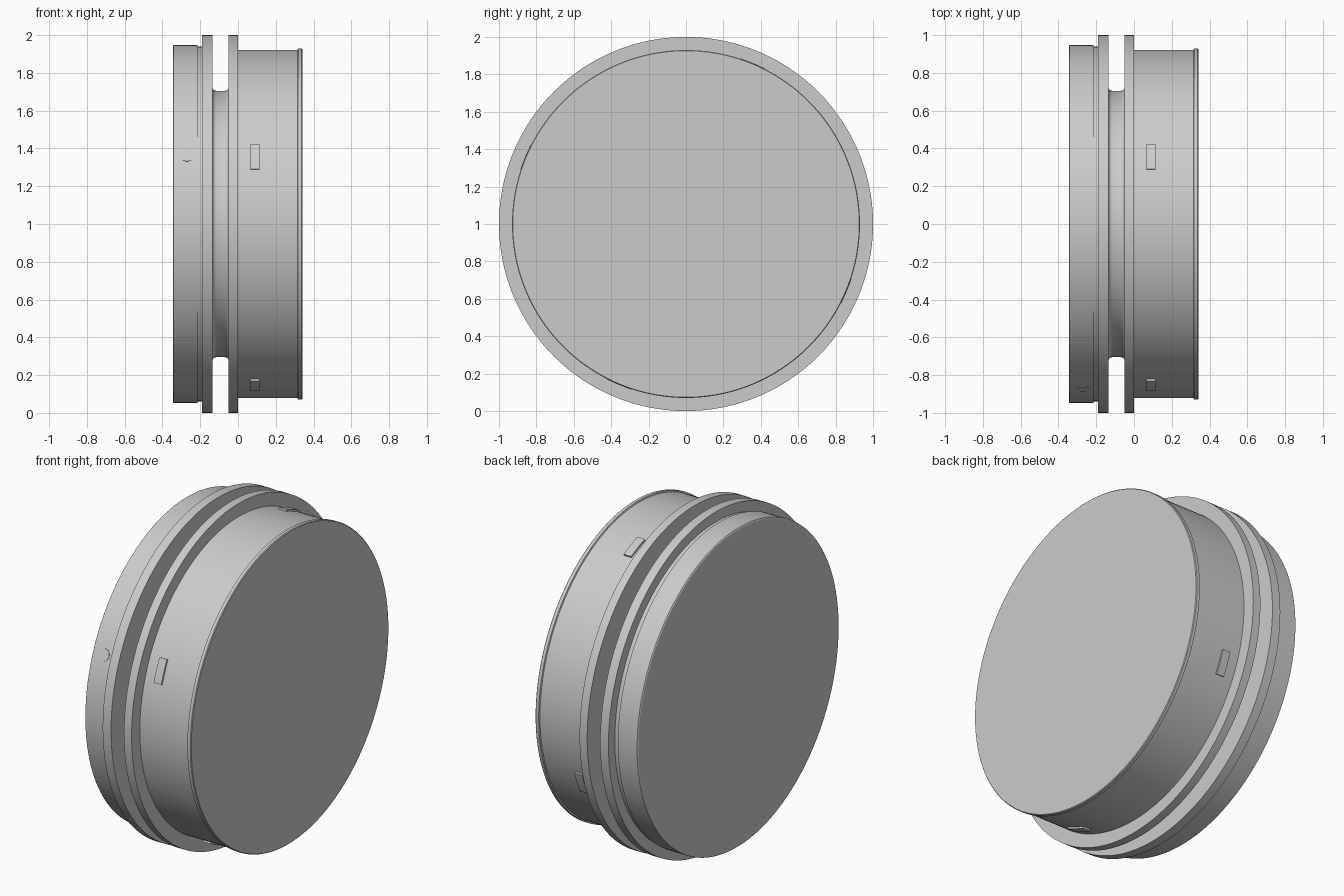
import bpy, bmesh
from math import sin, cos, pi, radians
from mathutils import Vector

if "Cube" in bpy.data.objects:
    bpy.data.objects.remove(bpy.data.objects["Cube"], do_unlink=True)

grey = bpy.data.materials.new("plain grey")
grey.use_nodes = True
colour = (0.6, 0.6, 0.6, 1)
grey.diffuse_color = colour
grey.node_tree.nodes["Principled BSDF"].inputs["Base Color"].default_value = colour


def around(x, r, a):
    """Point on a circle about the wheel axle; angle 0 is the front, rising upwards."""
    return Vector((x, -r * cos(a), 1 + r * sin(a)))


def finish(name, bm):
    bmesh.ops.recalc_face_normals(bm, faces=bm.faces)
    mesh = bpy.data.meshes.new(name)
    bm.to_mesh(mesh)
    bm.free()
    mesh.materials.append(grey)
    obj = bpy.data.objects.new(name, mesh)
    bpy.context.collection.objects.link(obj)
    bpy.ops.object.select_all(action='DESELECT')
    obj.select_set(True)
    bpy.context.view_layer.objects.active = obj
    bpy.ops.object.shade_smooth_by_angle(angle=radians(30))
    return obj


def lathe(name, profile, sides=160):
    """Closed solid turned about the axle from (x, radius) points."""
    bm = bmesh.new()
    rings = [[bm.verts.new(around(x, r, 2 * pi * i / sides)) for i in range(sides)]
             for x, r in profile]
    for a, b in zip(rings, rings[1:]):
        for i in range(sides):
            j = (i + 1) % sides
            bm.faces.new((a[i], a[j], b[j], b[i]))
    bm.faces.new(rings[0])
    bm.faces.new(rings[-1])
    return finish(name, bm)


def pad(name, x0, x1, r, height, length, angle, steps=8):
    """Curved rectangular pad lying on a cylinder of radius r."""
    bm = bmesh.new()
    rows = []
    for i in range(steps + 1):
        a = angle + (i / steps - 0.5) * length / r
        corners = ((x0, r - 0.02), (x1, r - 0.02), (x1, r + height), (x0, r + height))
        rows.append([bm.verts.new(around(x, q, a)) for x, q in corners])
    for a, b in zip(rows, rows[1:]):
        for i in range(4):
            j = (i + 1) % 4
            bm.faces.new((a[i], a[j], b[j], b[i]))
    bm.faces.new(rows[0])
    bm.faces.new(rows[-1])
    return finish(name, bm)


# Grooved wheel: cap, two flanges with a filleted groove, drum and end rim
fillet = 0.02
left, right, floor = -0.135, -0.05, 0.705
curve = [i * pi / 10 for i in range(6)]
groove = [(left + fillet * (1 - cos(t)), floor + fillet * (1 - sin(t))) for t in curve]
groove += [(right - fillet * (1 - cos(t)), floor + fillet * (1 - sin(t))) for t in reversed(curve)]

lathe("grooved_wheel",
      [(-0.345, 0.941), (-0.341, 0.947), (-0.215, 0.947), (-0.215, 0.94), (-0.19, 0.94),
       (-0.19, 1), (left, 1)] + groove +
      [(right, 1), (0, 1), (0, 0.922), (0.315, 0.922), (0.318, 0.93),
       (0.337, 0.93), (0.341, 0.926)])

# Four locating pads on the drum
tilt = radians(22.6)
for n in range(4):
    pad(f"drum_pad_{n + 1}", 0.065, 0.115, 0.922, 0.01, 0.14, tilt + n * pi / 2)

# Shallow round button on the cap
bm = bmesh.new()
bmesh.ops.create_cone(bm, cap_ends=True, segments=32, radius1=0.035, radius2=0.035, depth=0.02)
button = finish("cap_button", bm)
out = around(0, 1, tilt) - Vector((0, 0, 1))
button.rotation_euler = out.to_track_quat('Z', 'Y').to_euler()
button.location = around(-0.27, 0.939, tilt)
